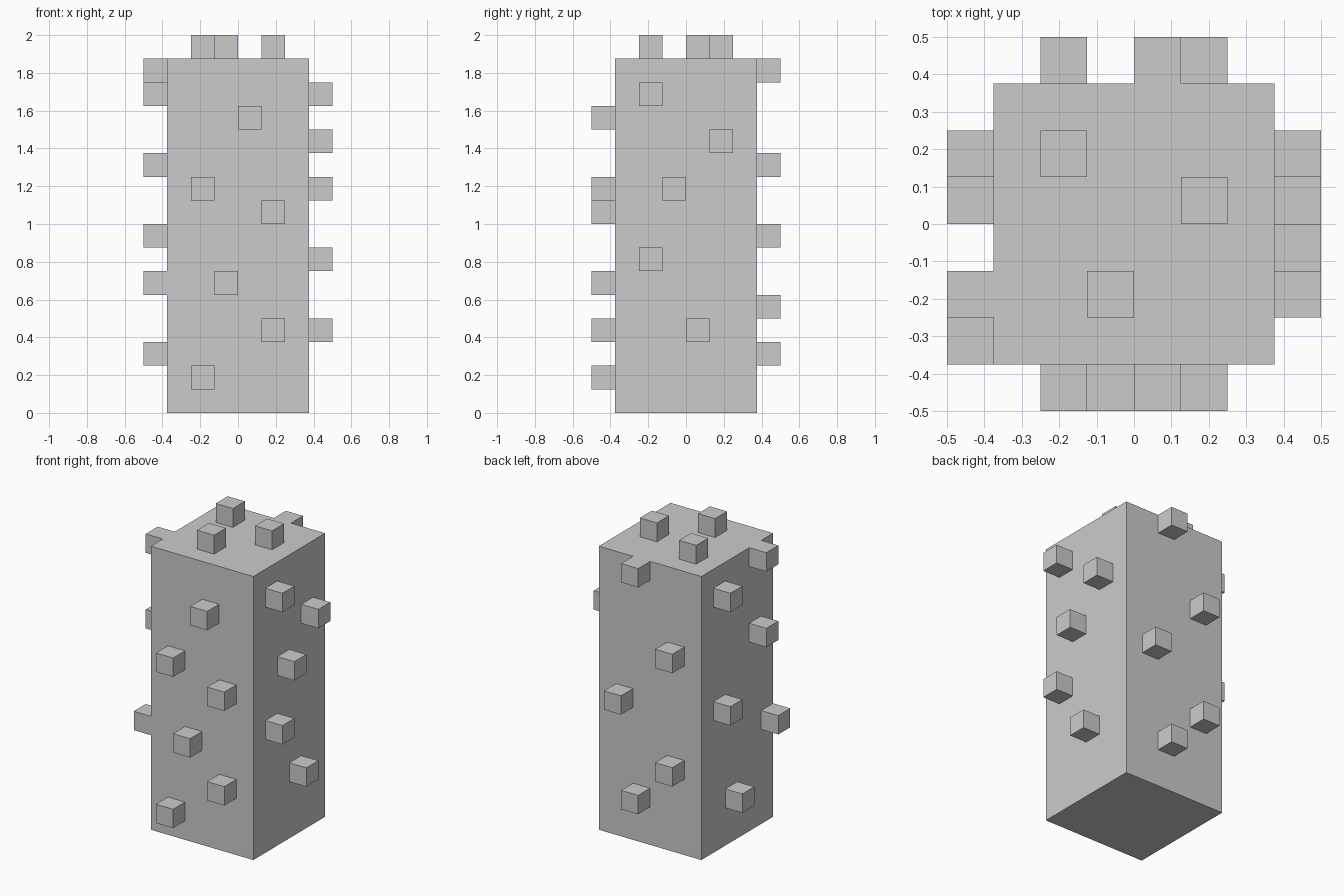
import bpy, bmesh
from mathutils import Vector

if "Cube" in bpy.data.objects:
    bpy.data.objects.remove(bpy.data.objects["Cube"])

U = 0.125                    # edge of one spine cube
W, H = 0.375, 1.875          # half width and height of the trunk


def add_box(bm, lo, hi, open_dir=None):
    """Axis-aligned box; the face pointing along open_dir is left out."""
    lo, hi = Vector(lo), Vector(hi)
    verts = bmesh.ops.create_cube(bm, size=1)["verts"]
    for v in verts:
        v.co = Vector([lo[i] if v.co[i] < 0 else hi[i] for i in range(3)])
    if open_dir:
        faces = {f for v in verts for f in v.link_faces}
        for f in faces:
            f.normal_update()
        hidden = [f for f in faces if f.normal.dot(Vector(open_dir)) > 0.9]
        bmesh.ops.delete(bm, geom=hidden, context="FACES_ONLY")


def finish(bm, name):
    mesh = bpy.data.meshes.new(name)
    bm.to_mesh(mesh)
    bm.free()
    obj = bpy.data.objects.new(name, mesh)
    bpy.context.collection.objects.link(obj)


# Square trunk
bm = bmesh.new()
add_box(bm, (-W, -W, 0), (W, W, H))
finish(bm, "cactus_trunk")

# Spine cubes: low corner on each face, counted in cube units
# (x, z) on front and back, (y, z) on the sides, (x, y) on top
front = [(0, 12), (-2, 9), (1, 8), (-1, 5), (1, 3), (-2, 1)]
back = [(0, 14), (-2, 10), (1, 7), (-2, 4), (0, 2)]
right = [(-2, 13), (1, 11), (-1, 9), (-2, 6), (0, 3)]
left = [(-2, 14), (1, 13), (-2, 10), (1, 7), (-3, 5), (0, 2)]
top = [(-2, 1), (1, 0), (-1, -2)]

# name, positions, cell builder, direction towards the trunk
groups = [
    ("front_spines", front, lambda a, b: (a, -4, b), (0, 1, 0)),
    ("back_spines", back, lambda a, b: (a, 3, b), (0, -1, 0)),
    ("right_spines", right, lambda a, b: (3, a, b), (-1, 0, 0)),
    ("left_spines", left, lambda a, b: (-4, a, b), (1, 0, 0)),
    ("top_spines", top, lambda a, b: (a, b, 15), (0, 0, -1)),
]
for name, cells, place, inward in groups:
    bm = bmesh.new()
    for a, b in cells:
        lo = Vector(place(a, b)) * U
        add_box(bm, lo, lo + Vector((U, U, U)), inward)
    finish(bm, name)
